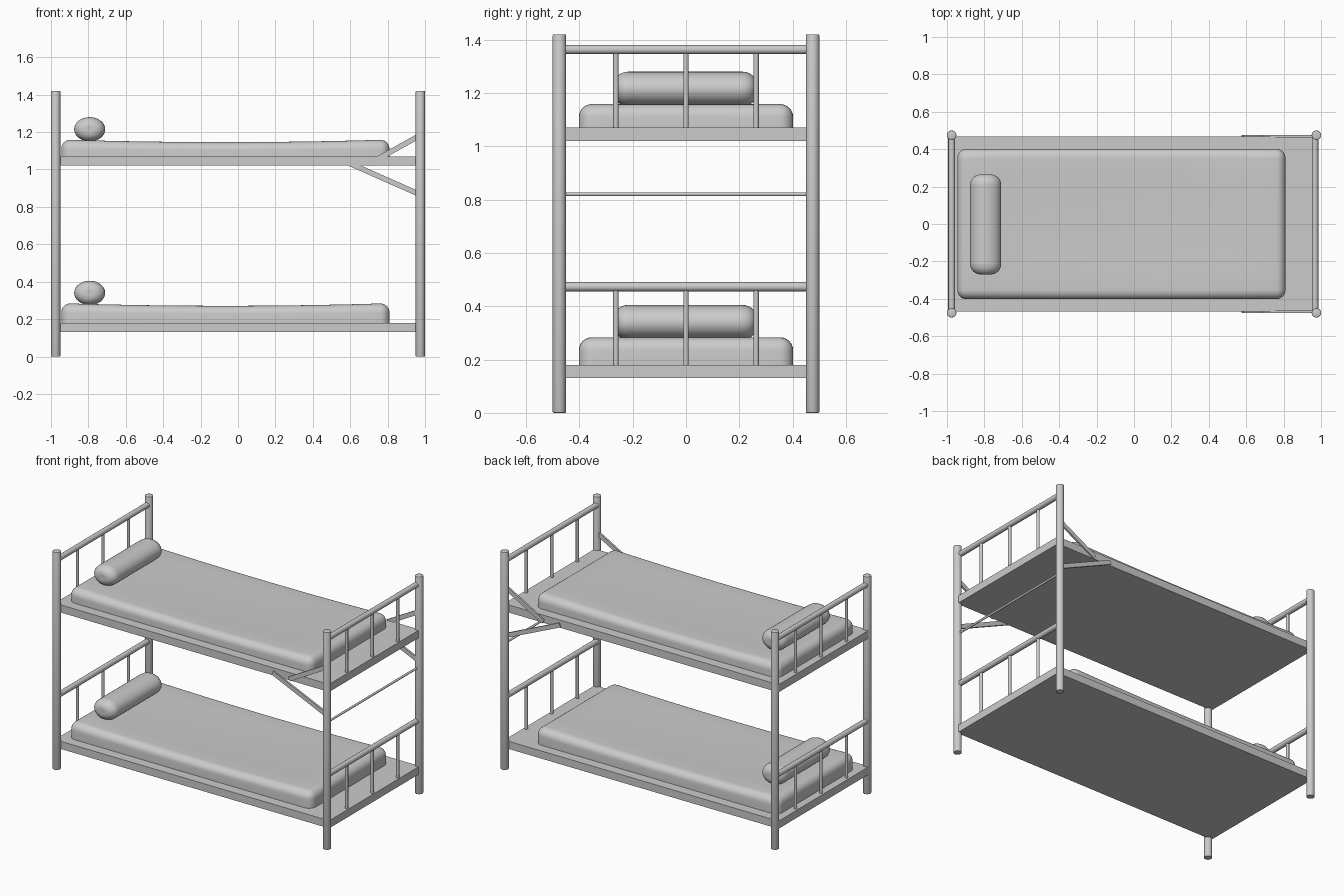
import bpy, bmesh, math
from mathutils import Vector

if "Cube" in bpy.data.objects:
    bpy.data.objects.remove(bpy.data.objects["Cube"])


def finish(bm, name, smooth=True):
    bmesh.ops.recalc_face_normals(bm, faces=bm.faces)
    mesh = bpy.data.meshes.new(name)
    bm.to_mesh(mesh)
    bm.free()
    ob = bpy.data.objects.new(name, mesh)
    bpy.context.collection.objects.link(ob)
    if smooth:
        bpy.context.view_layer.objects.active = ob
        ob.select_set(True)
        bpy.ops.object.shade_smooth_by_angle(angle=math.radians(40))
        ob.select_set(False)
    return ob


def tube(name, a, b, r, sides=24, bevel=0.0):
    a, b = Vector(a), Vector(b)
    bm = bmesh.new()
    bmesh.ops.create_cone(bm, cap_ends=True, segments=sides, radius1=r,
                          radius2=r, depth=(b - a).length)
    if bevel:
        rim = [e for e in bm.edges if abs(e.verts[0].co.z - e.verts[1].co.z) < 1e-5]
        bmesh.ops.bevel(bm, geom=rim, offset=bevel, segments=2, profile=0.5, affect='EDGES')
    ob = finish(bm, name)
    ob.rotation_mode = 'QUATERNION'
    ob.rotation_quaternion = (b - a).to_track_quat('Z', 'Y')
    ob.location = (a + b) / 2
    return ob


def box_bm(lo, hi):
    bm = bmesh.new()
    bmesh.ops.create_cube(bm, size=1)
    for v in bm.verts:
        v.co = Vector([(l + h) / 2 + c * (h - l) for l, h, c in zip(lo, hi, v.co)])
    return bm


def strip(name, x0, z0, x1, z1, y, thick=0.012, width=0.028):
    # flat bar lying in the xz plane
    length = math.hypot(x1 - x0, z1 - z0)
    bm = box_bm((-length / 2, -thick / 2, -width / 2), (length / 2, thick / 2, width / 2))
    ob = finish(bm, name, False)
    ob.location = ((x0 + x1) / 2, y, (z0 + z1) / 2)
    ob.rotation_euler = (0, -math.atan2(z1 - z0, x1 - x0), 0)


def mattress(name, z):
    lo, hi = Vector((-0.945, -0.402, z)), Vector((0.81, 0.402, z + 0.105))
    bm = box_bm(lo, hi)
    edges = [e for e in bm.edges if max(v.co.z for v in e.verts) > z + 0.05]
    bmesh.ops.bevel(bm, geom=edges, offset=0.05, segments=6, profile=0.5, affect='EDGES')
    # cuts across the surface so the top can sag
    for axis, n in ((0, 16), (1, 8)):
        for i in range(1, n):
            p, no = Vector(), Vector()
            p[axis] = lo[axis] + 0.05 + (hi[axis] - lo[axis] - 0.1) * i / n
            no[axis] = 1
            bmesh.ops.bisect_plane(bm, geom=bm.verts[:] + bm.edges[:] + bm.faces[:],
                                   plane_co=p, plane_no=no)
    mid = (lo + hi) / 2
    for v in bm.verts:
        u = (v.co.x - mid.x) / (hi.x - mid.x)
        w = v.co.y / hi.y
        v.co.z -= (v.co.z - z) / 0.105 * (1 - u * u) * (0.012 + 0.008 * (1 - w * w))
    finish(bm, name)


def pillow(name, z):
    ob = tube(name, (0, -0.27, 0), (0, 0.265, 0), 0.08, 32)
    # rounded bolster ends
    bm = bmesh.new()
    bm.from_mesh(ob.data)
    rim = [e for e in bm.edges if abs(e.verts[0].co.z - e.verts[1].co.z) < 1e-5]
    bmesh.ops.bevel(bm, geom=rim, offset=0.055, segments=6, profile=0.5, affect='EDGES')
    bm.to_mesh(ob.data)
    bm.free()
    bpy.context.view_layer.objects.active = ob
    ob.select_set(True)
    bpy.ops.object.shade_smooth_by_angle(angle=math.radians(40))
    ob.select_set(False)
    ob.rotation_mode = 'XYZ'
    ob.rotation_euler = (-math.pi / 2, 0, 0)
    ob.location = (-0.793, -0.0025, z)
    ob.scale = (0.083 / 0.08, 0.065 / 0.08, 1)


# corner posts
for sx in (-1, 1):
    for sy in (-1, 1):
        tube("corner_post", (sx * 0.975, sy * 0.475, 0), (sx * 0.975, sy * 0.475, 1.42),
             0.025, 32, 0.004)

# two bunks with end rails, spindles and bedding
for level, base, lift in (("lower", 0.13, 0.0), ("upper", 1.02, 0.875)):
    finish(box_bm((-0.995, -0.467, base), (0.985, 0.467, base + 0.05)),
           level + "_bed_base", False)
    for x in (-0.975, 0.968):
        rail_z = base + 0.343
        tube(level + "_end_rail", (x, -0.475, rail_z), (x, 0.475, rail_z), 0.0175)
        for y in (-0.263, 0, 0.263):
            tube(level + "_spindle", (x, y, base + 0.04), (x, y, rail_z), 0.01, 16)
    mattress(level + "_mattress", 0.18 + lift)
    pillow(level + "_pillow", 0.34 + lift)

# foot-end cross bar and braces
tube("cross_bar", (0.972, -0.475, 0.82), (0.972, 0.475, 0.82), 0.007, 16)
for sy in (-1, 1):
    strip("upper_brace", 0.70, 1.03, 0.975, 1.183, sy * 0.469)
    strip("lower_brace", 0.58, 1.04, 0.975, 0.865, sy * 0.469)
